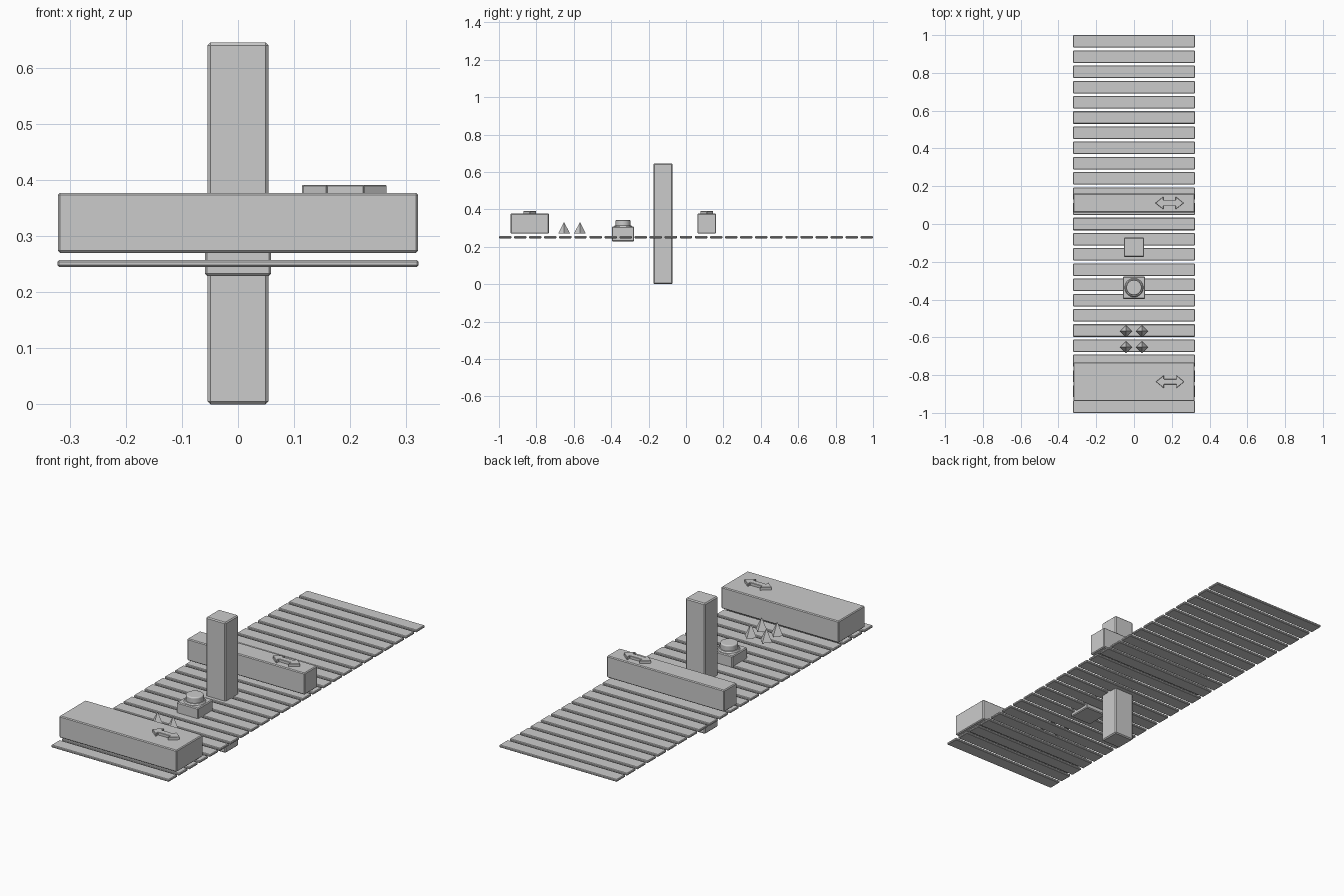
import bpy, bmesh, math

if "Cube" in bpy.data.objects:
    bpy.data.objects.remove(bpy.data.objects["Cube"])


def finish(name, bm, bevel=0.0, segments=1, smooth=False):
    """Turn a bmesh into a named object, optionally with a bevel modifier."""
    bmesh.ops.recalc_face_normals(bm, faces=bm.faces)
    mesh = bpy.data.meshes.new(name)
    bm.to_mesh(mesh)
    bm.free()
    ob = bpy.data.objects.new(name, mesh)
    bpy.context.collection.objects.link(ob)
    if bevel:
        mod = ob.modifiers.new("edge", 'BEVEL')
        mod.width, mod.segments = bevel, segments
        mod.limit_method = 'ANGLE'
        mod.angle_limit = math.radians(40)
    if smooth:
        bpy.ops.object.select_all(action='DESELECT')
        ob.select_set(True)
        bpy.context.view_layer.objects.active = ob
        bpy.ops.object.shade_smooth_by_angle(angle=math.radians(35))
    return ob


def box(name, x, y, z, bevel=0.004):
    """Box from (min, max) pairs."""
    bm = bmesh.new()
    bmesh.ops.create_cube(bm, size=1)
    for v in bm.verts:
        for i, (lo, hi) in enumerate((x, y, z)):
            v.co[i] = (lo + hi) / 2 + v.co[i] * (hi - lo)
    return finish(name, bm, bevel)


def extrude_outline(name, pts, z0, z1, bevel=0.0):
    """Flat outline raised from z0 to z1."""
    bm = bmesh.new()
    face = bm.faces.new([bm.verts.new((x, y, z0)) for x, y in pts])
    out = bmesh.ops.extrude_face_region(bm, geom=[face])["geom"]
    for v in out:
        if isinstance(v, bmesh.types.BMVert):
            v.co.z = z1
    return finish(name, bm, bevel)


def cone(name, loc, r1, r2, z0, z1, sides, bevel=0.0, segments=1, smooth=False):
    bm = bmesh.new()
    bmesh.ops.create_cone(bm, cap_ends=True, segments=sides,
                          radius1=r1, radius2=r2, depth=z1 - z0)
    bmesh.ops.translate(bm, verts=bm.verts, vec=(*loc, (z0 + z1) / 2))
    bmesh.ops.remove_doubles(bm, verts=bm.verts, dist=1e-5)
    return finish(name, bm, bevel, segments, smooth)


# walkway planks
COUNT, LENGTH = 25, 0.0665
pitch = (2 - LENGTH) / (COUNT - 1)
for i in range(COUNT):
    y0 = -1 + i * pitch
    box(f"plank_{i + 1}", (-0.322, 0.322), (y0, y0 + LENGTH), (0.245, 0.257), 0.003)


# sliding blocks with double-headed arrows on top
def arrow(name, cx, cy):
    quarter = [(0.075, 0), (0.033, 0.034), (0.033, 0.014)]
    right = [(x, -y) for x, y in reversed(quarter)] + quarter[1:]
    pts = right + [(-x, -y) for x, y in right]
    extrude_outline(name, [(cx + x, cy + y) for x, y in pts], 0.372, 0.391, 0.0015)


box("wide_sliding_block", (-0.321, 0.321), (-0.938, -0.733), (0.27, 0.377))
arrow("wide_block_arrow", 0.191, -0.835)
box("narrow_sliding_block", (-0.321, 0.321), (0.061, 0.161), (0.27, 0.377))
arrow("narrow_block_arrow", 0.188, 0.111)

# upright post through the walkway
box("post", (-0.054, 0.054), (-0.174, -0.072), (0, 0.645), 0.005)

# push button: square base, collar and domed cap
BUTTON = (0, -0.337)
box("button_base", (-0.059, 0.059), (-0.396, -0.278), (0.229, 0.308))
cone("button_collar", BUTTON, 0.053, 0.045, 0.304, 0.314, 32, smooth=True)
cone("button_cap", BUTTON, 0.04, 0.04, 0.308, 0.342, 32, 0.005, 3, True)

# spikes
for i, y in enumerate((-0.652, -0.567)):
    for j, x in enumerate((-0.0425, 0.0425)):
        cone(f"spike_{i * 2 + j + 1}", (x, y), 0.032, 0, 0.27, 0.332, 4)
